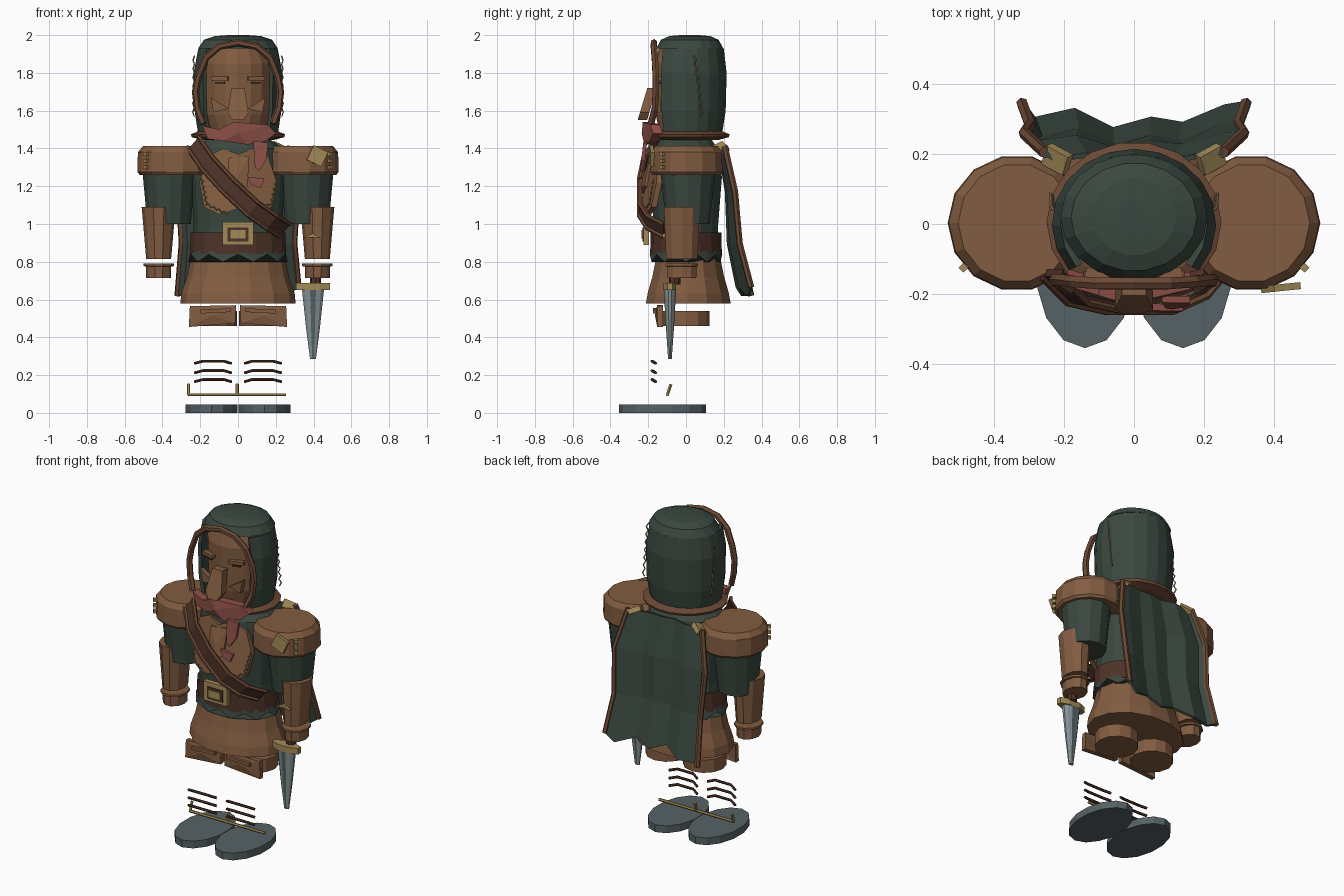
import bpy, math
from mathutils import Vector, Euler

if "Cube" in bpy.data.objects:
    bpy.data.objects.remove(bpy.data.objects["Cube"])


def material(name, *rgb):
    m = bpy.data.materials.new(name)
    m.diffuse_color = (*rgb, 1)
    m.use_nodes = True
    m.node_tree.nodes["Principled BSDF"].inputs["Base Color"].default_value = m.diffuse_color
    return m


GREEN = material("dark green cloth", .042, .064, .050)
BROWN = material("leather brown", .225, .108, .052)
TRIM = material("trim brown", .150, .066, .035)
DARK = material("dark leather", .075, .032, .020)
GOLD = material("brass", .37, .26, .095)
RED = material("faded red", .26, .078, .062)
SLATE = material("slate sole", .092, .120, .130)
STEEL = material("blade steel", .24, .29, .30)
TAN = material("tan thread", .36, .25, .13)


def mesh(name, verts, faces, mat):
    me = bpy.data.meshes.new(name)
    me.from_pydata([tuple(v) for v in verts], [], faces)
    me.materials.append(mat)
    ob = bpy.data.objects.new(name, me)
    bpy.context.collection.objects.link(ob)
    return ob


def lathe(name, prof, n, mat, c=(0, 0), span=None, phase=0.0):
    """Elliptical rings (z, rx, ry), capped when the span is a full turn."""
    a0, a1 = span or (0, 2 * math.pi)
    m = n + 1 if span else n
    vs, fs = [], []
    for z, rx, ry in prof:
        for i in range(m):
            a = a0 + (a1 - a0) * (i + phase) / n
            vs.append((c[0] + rx * math.cos(a), c[1] + ry * math.sin(a), z))
    for r in range(len(prof) - 1):
        for i in range(n):
            j = (i + 1) % m
            fs.append((r * m + i, r * m + j, (r + 1) * m + j, (r + 1) * m + i))
    if not span:
        fs += [tuple(reversed(range(m))), tuple(range(len(vs) - m, len(vs)))]
    return mesh(name, vs, fs, mat)


def plate(name, pts, y, mat, t=.02):
    """Bent plate: outline in x, z with front depth y(x, z)."""
    n = len(pts)
    mid = (sum(p[0] for p in pts) / n, sum(p[1] for p in pts) / n)
    ring = list(pts) + [mid]
    f = y if callable(y) else (lambda a, b: y)
    vs = [(a, f(a, b) + d, b) for d in (0, t) for a, b in ring]
    fs = []
    for i in range(n):
        j, k = (i + 1) % n, n + 1
        fs += [(i, j, n), (k + j, k + i, k + n), (j, i, k + i, k + j)]
    return mesh(name, vs, fs, mat)


def tube(name, pts, r, mat):
    cu = bpy.data.curves.new(name, "CURVE")
    cu.dimensions = "3D"
    cu.bevel_depth, cu.bevel_resolution, cu.use_fill_caps = r, 1, True
    sp = cu.splines.new("POLY")
    sp.points.add(len(pts) - 1)
    for p, q in zip(sp.points, pts):
        p.co = (*q, 1)
    tmp = bpy.data.objects.new(name, cu)
    me = bpy.data.meshes.new_from_object(tmp)
    bpy.data.objects.remove(tmp)
    me.materials.clear()
    me.materials.append(mat)
    for p in me.polygons:
        p.use_smooth = False
    ob = bpy.data.objects.new(name, me)
    bpy.context.collection.objects.link(ob)


def box(name, size, loc, mat, rot=(0, 0, 0)):
    e = Euler(rot)
    vs = []
    for x in (-.5, .5):
        for y in (-.5, .5):
            for z in (-.5, .5):
                v = Vector((x * size[0], y * size[1], z * size[2]))
                v.rotate(e)
                vs.append(v + Vector(loc))
    return mesh(name, vs, [(0, 1, 3, 2), (4, 6, 7, 5), (0, 4, 5, 1),
                           (2, 3, 7, 6), (0, 2, 6, 4), (1, 5, 7, 3)], mat)


def stitch(name, a, b, n, off):
    a, b, off = Vector(a), Vector(b), Vector(off)
    tube(name, [a.lerp(b, i / n) + off * (i % 2) for i in range(n + 1)], .004, TAN)


# Hood: open-fronted wall with a full dome
R = math.radians
wall = lathe("hood_wall", [(1.47, .21, .19), (1.6, .23, .21), (1.8, .235, .215), (1.93, .21, .20)],
             14, GREEN, span=(R(-38), R(218)))
sol = wall.modifiers.new("thickness", "SOLIDIFY")
sol.thickness = .02
lathe("hood_dome", [(1.93, .21, .18), (1.975, .18, .155), (1.995, .12, .11), (2.0, .05, .05)], 18, GREEN, (0, .02))
arch = [(0, -.17, 1.96), (.1, -.17, 1.94), (.17, -.165, 1.88), (.21, -.16, 1.78),
        (.225, -.16, 1.7), (.215, -.165, 1.61), (.185, -.185, 1.53)]
tube("hood_rim", [(-x, y, z) for x, y, z in arch[:0:-1]] + arch, .019, TRIM)

# Face with nose, brows and cheeks
lathe("face", [(1.48, .14, .14), (1.58, .175, .16), (1.85, .18, .165), (1.945, .13, .14)], 16, BROWN)
plate("nose", [(-.035, 1.72), (.035, 1.72), (.055, 1.59), (.03, 1.55), (-.03, 1.55), (-.055, 1.59)],
      lambda x, z: -.205 - (1.72 - z) * .3, BROWN, .05)
for s in (-1, 1):
    box("brow", (.09, .03, .02), (s * .095, -.15, 1.77), BROWN, (0, 0, s * .3))
    box("eye", (.05, .02, .008), (s * .095, -.147, 1.748), DARK, (0, 0, s * .3))
    plate("cheek_plate", [(s * .145, 1.67), (s * .05, 1.61), (s * .13, 1.59)], -.165, BROWN, .03)
    stitch("hood_stitch", (s * .23, .04, 1.89), (s * .232, .08, 1.57), 14, (s * .008, .01, 0))

# Torso, collar and scarf
lathe("torso", [(.82, .245, .175), (1.0, .235, .175), (1.25, .25, .195), (1.4, .24, .17), (1.46, .15, .13)], 14, GREEN)
lathe("collar", [(1.445, .19, .17), (1.46, .245, .225), (1.475, .25, .23), (1.495, .2, .18)], 18, TRIM, (0, .005))
bend = lambda x, z: -.235 + .3 * abs(x)
plate("scarf", [(-.19, 1.52), (-.1, 1.5), (-.02, 1.54), (.16, 1.525), (.2, 1.48), (.15, 1.44),
                (.05, 1.42), (-.08, 1.44), (-.16, 1.45)], bend, RED, .05)
tail = lambda x, z: -.225 - (1.44 - z) * .12
plate("scarf_tail", [(.08, 1.44), (.16, 1.43), (.15, 1.34), (.11, 1.28), (.09, 1.3)], tail, RED)
plate("scarf_tip", [(.05, 1.25), (.14, 1.24), (.12, 1.19), (.07, 1.21)], tail, RED)

# Breastplate halves, centre panel and seams
chest = lambda x, z: -.245 + .3 * abs(x) + .16 * (z - 1.05)
for s in (-1, 1):
    plate("breastplate", [(0, 1.37), (s * .08, 1.4), (s * .16, 1.36), (s * .205, 1.22),
                          (s * .18, 1.09), (s * .1, 1.05), (0, 1.08)], chest, BROWN, .03)
    stitch("chest_stitch", (s * .2, chest(.2, 1.2) - .01, 1.24), (s * .17, chest(.17, 1.1) - .01, 1.1), 10, (.012, 0, 0))
    stitch("hem_stitch", (s * .17, chest(.17, 1.1) - .01, 1.1), (s * .06, chest(.06, 1.05) - .01, 1.05), 8, (0, 0, .012))
plate("breast_panel", [(-.05, 1.35), (.06, 1.36), (.05, 1.2), (0, 1.16), (-.06, 1.2)],
      lambda x, z: chest(x, z) - .015, BROWN)

# Bandolier: strap sections with two raised edges
path = [(-.235, -.15, 1.43), (-.16, -.225, 1.32), (-.05, -.25, 1.2), (.08, -.25, 1.08), (.18, -.205, 1.01), (.25, -.12, .965)]
vs = [(x + d * .03, y + t, z + d * .035) for x, y, z in path for d, t in ((-1, 0), (1, 0), (1, .02), (-1, .02))]
fs = [(4 * i + a, 4 * i + (a + 1) % 4, 4 * i + 4 + (a + 1) % 4, 4 * i + 4 + a) for i in range(5) for a in range(4)]
mesh("bandolier", vs, fs + [(3, 2, 1, 0), (20, 21, 22, 23)], DARK)
for d in (-1, 1):
    tube("bandolier_edge", [(x + d * .028, y, z + d * .033) for x, y, z in path], .012, TRIM)

# Belt, buckle, tunic hem and skirt
lathe("belt", [(.84, .255, .19), (.955, .25, .187)], 16, DARK)
box("buckle", (.165, .03, .12), (0, -.21, .95), GOLD)
box("buckle_slot", (.11, .008, .075), (0, -.226, .945), DARK)
box("buckle_bar", (.08, .008, .045), (0, -.231, .945), GOLD)
hem = lathe("tunic_hem", [(.80, .262, .192), (.86, .25, .185)], 20, GREEN)
for i, v in enumerate(hem.data.vertices):
    if i < 20 and i % 2:
        v.co.z += .04
lathe("skirt", [(.58, .305, .23), (.635, .3, .22), (.72, .27, .195), (.84, .245, .17)], 14, BROWN, (0, .012))

for s in (-1, 1):
    # Shoulders, rivets and arms
    lathe("pauldron", [(1.26, .185, .185), (1.275, .198, .195), (1.38, .195, .192), (1.412, .168, .17)],
          14, BROWN, (s * .335, .003))
    for z in (1.3, 1.335, 1.37):
        box("rivet", (.02, .02, .02), (s * .488, -.125, z), GOLD, (0, 0, s * .8))
    lathe("upper_arm", [(1.0, .115, .115), (1.27, .14, .145)], 12, GREEN, (s * .365, .01))
    lathe("cuff", [(.815, .066, .088), (1.09, .09, .1)], 10, BROWN, (s * .42, -.022))
    lathe("wrist_band", [(.715, .066, .08), (.775, .066, .082), (.777, .08, .09), (.79, .08, .09)],
          10, BROWN, (s * .42, -.022))
    # Thigh stubs, knee plates, shin straps and soles
    lathe("thigh", [(.46, .125, .125), (.54, .125, .125)], 12, BROWN, (s * .13, 0))
    plate("knee_plate", [(s * .01, .57), (s * .255, .565), (s * .26, .455), (s * .015, .475)],
          lambda x, z: -.165 + .1 * abs(abs(x) - .13), BROWN, .03)
    box("knee_ridge", (.16, .02, .02), (s * .12, -.165, .54), BROWN, (0, s * .05, 0))
    for z in (.165, .212, .262):
        tube("shin_strap", [(s * .035, -.16, z), (s * .075, -.18, z + .012), (s * .185, -.18, z + .012),
                            (s * .23, -.16, z)], .008, DARK)
    lathe("sole", [(0, .142, .23), (.045, .142, .23)], 14, SLATE, (s * .14, -.125), phase=.5)
    # Cape clasp
    box("cape_clasp", (.075, .06, .03), (s * .22, .185, 1.40), GOLD, (.5, s * .4, s * .5))

# Shoulder patch and cuff emblem
box("shoulder_patch", (.085, .02, .085), (.42, -.182, 1.36), GOLD, (0, .45, .1))
plate("cuff_emblem", [(.345, .925), (.395, .95), (.44, .925), (.395, .93)], -.125, GOLD)

# Ankle bar with two posts
tube("ankle_bar", [(-.265, -.098, .096), (.255, -.098, .096)], .009, GOLD)
for x in (-.262, -.005):
    tube("ankle_post", [(x, -.098, .096), (x, -.08, .152)], .009, GOLD)

# Dagger: tapered blade with a dark fuller
blade = lathe("blade", [(.285, .016, .01), (.45, .038, .022), (.65, .06, .034)], 12, STEEL, (.397, -.085), phase=.5)
blade.data.materials.append(SLATE)
for p in blade.data.polygons:
    if abs(p.normal.x) < .2 and abs(p.normal.z) < .5:
        p.material_index = 1
lathe("dagger_guard", [(.65, .097, .036), (.688, .097, .036)], 8, GOLD, (.397, -.085), phase=.5)
lathe("dagger_grip", [(.68, .03, .03), (.73, .03, .03)], 8, DARK, (.41, -.06))

# Cape: folded sheet with bound edges
low = [(-.32, .345), (-.285, .30), (-.17, .325), (-.06, .27), (.05, .30), (.14, .285), (.26, .335), (.32, .345)]
rows = [(0, .80, 0), (.3, .98, .012), (.65, .93, -.012), (1, 1, 0)]
grid = []
for t, w, wob in rows:
    for i, (x, y) in enumerate(low):
        top = .185 + .45 * (y - .30)
        jag = .045 * (i % 2) * (i > 1) if t == 1 else 0
        grid.append((x * w, top + (y - top) * t + wob, 1.41 - .79 * t + jag))
cape = mesh("cape", grid, [(8 * r + i, 8 * r + i + 1, 8 * r + i + 9, 8 * r + i + 8)
                           for r in range(3) for i in range(7)], GREEN)
sol = cape.modifiers.new("thickness", "SOLIDIFY")
sol.thickness, sol.offset = .015, 0
for col in (0, 7):
    tube("cape_edge", [grid[8 * r + col] for r in range(4)], .017, TRIM)
